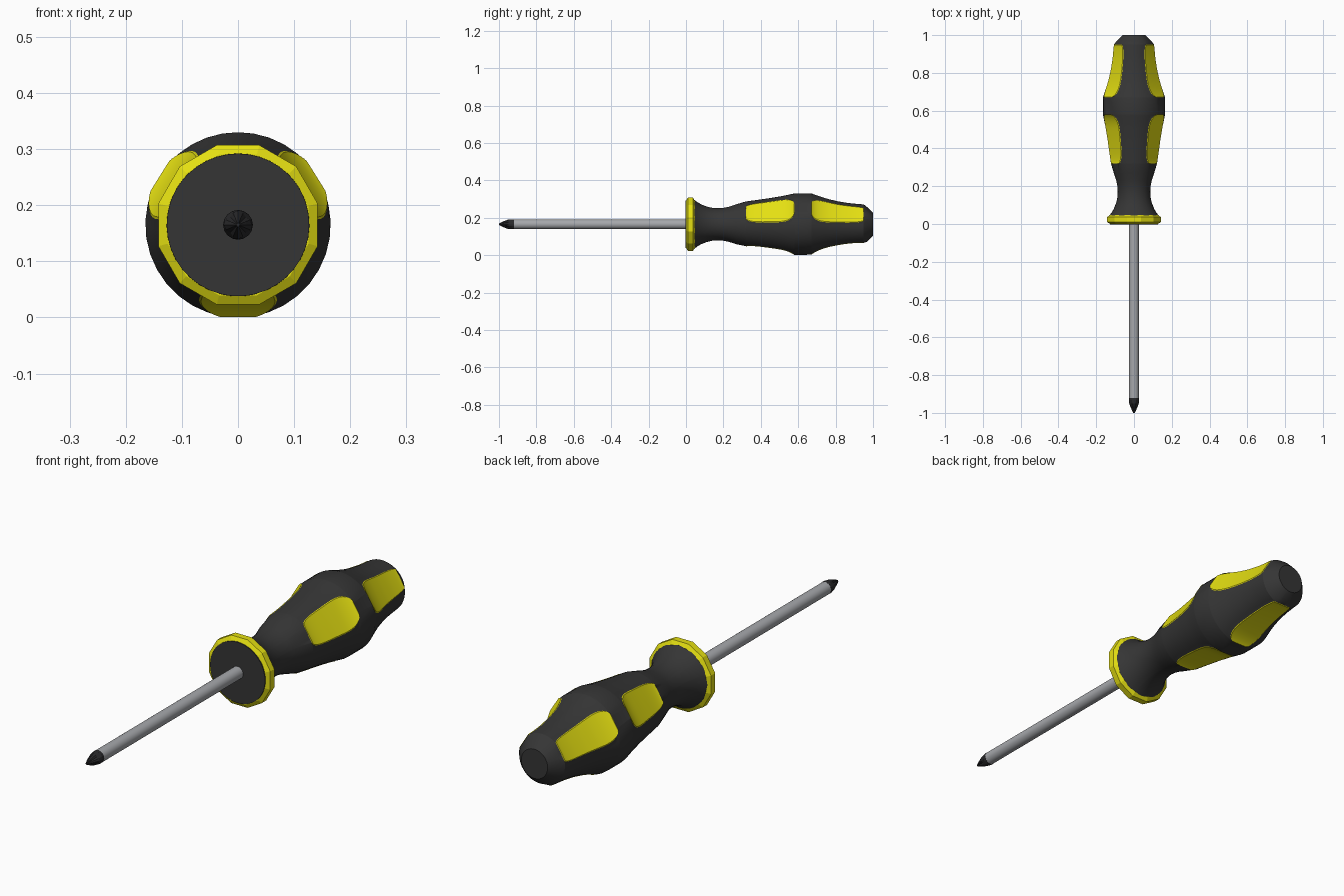
import bpy, bmesh, math

if "Cube" in bpy.data.objects:
    bpy.data.objects.remove(bpy.data.objects["Cube"])

ZC = 0.165                      # height of the tool's axis
rad = math.radians


def mat(name, r, g, b):
    m = bpy.data.materials.new(name)
    m.diffuse_color = (r, g, b, 1)
    m.use_nodes = True
    m.node_tree.nodes["Principled BSDF"].inputs["Base Color"].default_value = m.diffuse_color
    return m


BLACK = mat("black rubber", 0.036, 0.036, 0.036)
YELLOW = mat("yellow grip", 0.78, 0.74, 0.006)
STEEL = mat("grey steel", 0.38, 0.39, 0.41)
TIP = mat("dark steel", 0.022, 0.022, 0.024)


def loft(name, rings, mats, rule=None, smooth=True):
    """Skin rings of (y, [(angle, radius), ...]) along the y axis and cap both ends."""
    bm = bmesh.new()
    vs = [[bm.verts.new((r * math.cos(a), y, ZC + r * math.sin(a))) for a, r in ring]
          for y, ring in rings]
    n = len(vs[0])
    for i in range(len(vs) - 1):
        for j in range(n):
            k = (j + 1) % n
            f = bm.faces.new((vs[i][j], vs[i][k], vs[i + 1][k], vs[i + 1][j]))
            if rule:
                f.material_index = rule(i, j)
    bm.faces.new(vs[0])
    bm.faces.new(vs[-1])
    bmesh.ops.recalc_face_normals(bm, faces=bm.faces)
    me = bpy.data.meshes.new(name)
    bm.to_mesh(me)
    bm.free()
    for m in mats:
        me.materials.append(m)
    ob = bpy.data.objects.new(name, me)
    bpy.context.collection.objects.link(ob)
    if smooth:
        bpy.ops.object.select_all(action='DESELECT')
        ob.select_set(True)
        bpy.context.view_layer.objects.active = ob
        bpy.ops.object.shade_smooth_by_angle(angle=rad(30))
    return ob


def circle(r, n, off=0.0):
    return [(math.tau * (j + off) / n, r) for j in range(n)]


# Handle: revolved profile with three rows of scooped pads
PROFILE = [(-0.003, 0.127), (0.045, 0.130), (0.06, 0.119), (0.08, 0.107), (0.11, 0.095),
           (0.14, 0.088), (0.17, 0.086), (0.20, 0.088), (0.23, 0.094), (0.27, 0.107),
           (0.32, 0.122), (0.38, 0.130), (0.45, 0.140), (0.52, 0.152), (0.58, 0.165),
           (0.67, 0.165), (0.71, 0.151), (0.76, 0.135), (0.82, 0.121), (0.88, 0.112),
           (0.95, 0.106), (0.965, 0.095), (1.0, 0.061)]
# pad row: start, end, relative width at start and at end
PADS = [(0.32, 0.58, 0.6, 0.25), (0.67, 0.95, 0.35, 0.75)]
CENTRES = [rad(32), rad(148), rad(270)]
WIDTH = rad(28)
U = [-1, -0.94, -0.75, -0.5, -0.25, 0, 0.25, 0.5, 0.75, 0.94, 1]
GAP = 10
COLS = len(U) - 1 + GAP


def radius(y):
    for (y0, r0), (y1, r1) in zip(PROFILE, PROFILE[1:]):
        if y <= y1:
            return r0 + (r1 - r0) * (y - y0) / (y1 - y0)
    return PROFILE[-1][1]


def handle_ring(y, w, scoop, rim):
    R = radius(y)
    ring = []
    for c, nxt in zip(CENTRES, CENTRES[1:] + [CENTRES[0] + math.tau]):
        for u in U:
            r = R
            if scoop:
                r = R * math.cos(w) / math.cos(u * w)
                if rim and abs(u) < 1:
                    r += 0.003
            ring.append((c + u * w, r))
        for g in range(1, GAP):
            ring.append((c + w + (nxt - c - 2 * w) * g / GAP, R))
    return ring


rings, padded = [], []
STEPS = 20
ys = [p[0] for p in PROFILE if not any(a <= p[0] <= b for a, b, _, _ in PADS)]
todo = [(y, None) for y in ys]
for a, b, e0, e1 in PADS:
    for s in range(STEPS + 1):
        t = -math.cos(math.pi * s / STEPS)
        e = e0 if t < 0 else e1
        w = WIDTH * (e + (1 - e) * math.sqrt(max(0, 1 - t ** 4)))
        todo.append((a + (b - a) * (t + 1) / 2, (w, 0 < s < STEPS, s < STEPS)))
for y, pad in sorted(todo, key=lambda p: p[0]):
    if pad:
        rings.append((y, handle_ring(y, pad[0], True, pad[1])))
        padded.append(pad[2])
    else:
        rings.append((y, handle_ring(y, WIDTH * 0.5, False, False)))
        padded.append(False)
loft("handle", rings, [BLACK, YELLOW],
     lambda i, j: int(padded[i] and j % COLS < len(U) - 1))

# Twelve-sided collar with chamfered rims
loft("collar", [(y, circle(r, 12, 0.5)) for y, r in
                [(0.0, 0.130), (0.010, 0.147), (0.037, 0.147), (0.047, 0.131)]],
     [YELLOW], smooth=False)

# Shaft
loft("shaft", [(y, circle(0.026, 24)) for y in (-0.922, 0.02)], [STEEL])


# Cross-shaped tip: flutes deepen between the four fins
def tip_ring(r, depth):
    return [(math.tau * j / 16, r * (1 - depth * (0, 0.35, 1, 0.35)[j % 4])) for j in range(16)]


loft("tip", [(y, tip_ring(r, d)) for y, r, d in
             [(-0.920, 0.0265, 0), (-0.932, 0.0265, 0), (-0.950, 0.0255, 0.25),
              (-0.975, 0.016, 0.4), (-1.0, 0.004, 0.4)]], [TIP], smooth=False)
